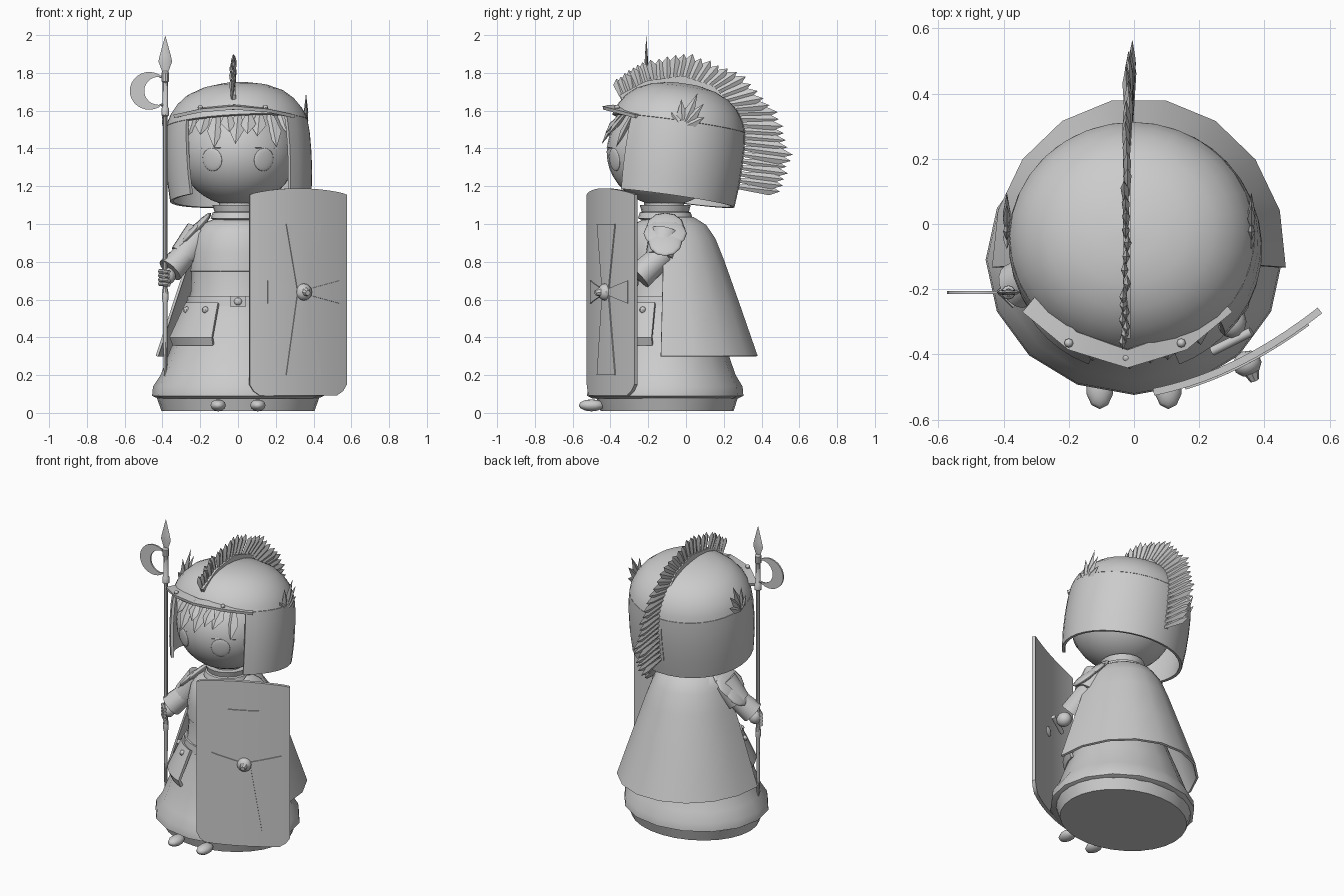
import bpy, math, random
from mathutils import Vector, Matrix

if "Cube" in bpy.data.objects:
    bpy.data.objects.remove(bpy.data.objects["Cube"])
random.seed(4)
V = Vector

def mesh(name, verts, faces, thick=0, mat=None):
    me = bpy.data.meshes.new(name)
    me.from_pydata([tuple(v) for v in verts], [], faces)
    if mat:
        me.transform(mat)
    ob = bpy.data.objects.new(name, me)
    bpy.context.collection.objects.link(ob)
    if thick:
        m = ob.modifiers.new("thickness", 'SOLIDIFY')
        m.thickness, m.offset = thick, 0
    return ob

def lathe(name, prof, n=24, cy=-0.11, sy=1.0, a0=0, a1=360, thick=0, mat=None, cx=0):
    """Revolve (radius, z) profile; azimuth measured from the front; bottom first."""
    full = a1 - a0 == 360
    cols = n if full else n + 1
    verts = []
    for r, z in prof:
        for i in range(cols):
            a = math.radians(a0 + (a1 - a0) * i / n)
            verts.append((cx + r * math.sin(a), cy - sy * r * math.cos(a), z))
    faces = [(j * cols + i, j * cols + (i + 1) % cols, (j + 1) * cols + (i + 1) % cols, (j + 1) * cols + i)
             for j in range(len(prof) - 1) for i in range(n)]
    if full and not thick:
        faces += [tuple(range(cols))[::-1], tuple(range((len(prof) - 1) * cols, len(prof) * cols))]
    return mesh(name, verts, faces, thick, mat)

def tube(name, p0, p1, r0, r1, n=16):
    p0, p1 = V(p0), V(p1)
    d = p1 - p0
    m = Matrix.Translation(p0) @ d.to_track_quat('Z', 'Y').to_matrix().to_4x4()
    return lathe(name, [(r0, 0), (r1, d.length)], n, 0, mat=m)

def ball(name, loc, scale, rot=(0, 0, 0), seg=16, rings=10):
    bpy.ops.mesh.primitive_uv_sphere_add(segments=seg, ring_count=rings, location=loc, rotation=rot)
    ob = bpy.context.object
    ob.name, ob.scale = name, scale
    return ob

def leaves(name, items):
    """Pointed blades: (root, tip, width vector, thickness vector, belly position)."""
    verts, faces = [], []
    for root, tip, w, t, k in items:
        b = len(verts)
        mid = root.lerp(tip, k)
        verts += [root + w * .4, root + t * .5, root - w * .4, root - t * .5, mid + w, mid + t, mid - w, mid - t, tip]
        faces += [(b + 3, b + 2, b + 1, b)]
        for i in range(4):
            j = (i + 1) % 4
            faces += [(b + i, b + j, b + 4 + j, b + 4 + i), (b + 4 + i, b + 4 + j, b + 8)]
    return mesh(name, verts, faces)

def along(pts, t):
    f = min(t, .9999) * (len(pts) - 1)
    i = int(f)
    return V(pts[i]).lerp(V(pts[i + 1]), f - i)

# Base plinth, skirt, tunic, belt, collar
lathe("base", [(.405, .01), (.43, .08), (.3, .09)], 28, -.1, .87)
lathe("skirt", [(.42, .075), (.455, .09), (.45, .14), (.41, .2), (.36, .33), (.29, .5), (.25, .64), (.245, .76)], 16, -.11, .91)
lathe("tunic", [(.23, .745), (.255, .75), (.25, .85), (.23, .95), (.19, 1.0), (.12, 1.03)], 24, -.11, .88)
lathe("belt", [(.25, .565), (.275, .565), (.268, .615), (.24, .615)], 24, -.11, .91)
lathe("neck", [(.1, 1.0), (.1, 1.15)], 16)
lathe("collar", [(.12, 1.02), (.145, 1.03), (.135, 1.06), (.125, 1.065), (.135, 1.1), (.1, 1.1)], 20)
mesh("belt_buckle", [(x, -.365, z) for x, z in ((-.04, .56), (.04, .56), (.04, .62), (-.04, .62))], [(0, 1, 2, 3)], .03)
ball("buckle_stud", (0, -.382, .59), (.022, .015, .02), seg=10, rings=6)

# Cape round the back
lathe("cape", [(.445, .3), (.36, .56), (.28, .8), (.235, .92), (.19, .99), (.13, 1.03)], 9, -.1, 1.08, 86, 274, .014, cx=.015)

# Mirrored parts: tassets, pauldrons, feet, eyes
for s, side in ((-1, "right"), (1, "left")):
    lathe(f"tasset_{side}", [(.345, .36), (.362, .4), (.3, .53), (.275, .58)], 7, -.11, .93,
          min(s * 22, s * 78), max(s * 22, s * 78), .018)
    for k, a in enumerate((35, 65)):
        m = math.radians(a)
        ball(f"tasset_rivet_{side}_{k}", (s * .3 * math.sin(m), -.11 - .28 * math.cos(m), .545), (.018,) * 3, seg=8, rings=6)
    for k, (dx, dz, sc) in enumerate(((.21, .985, .1), (.25, .95, .115), (.29, .905, .09))):
        ball(f"pauldron_{side}_{k}", (s * dx, -.11, dz), (.1, sc, .022), (0, s * math.radians(48), 0), 12, 6)
    ball(f"foot_{side}", (s * .105, -.5, .04), (.043, .068, .032), seg=10, rings=6)
    n = V((s * .14, -.275, -.04)).normalized()
    ball(f"eye_{side}", V((0, -.11, 1.38)) + n * .303, (.058, .062, .012), n.to_track_quat('Z', 'Y').to_euler())

# Head and fringe
ball("head", (0, -.11, 1.38), (.31, .31, .285), seg=32, rings=20)
def face_y(x, z):
    return -.11 - .31 * math.sqrt(max(.05, 1 - (x / .31) ** 2 - ((z - 1.38) / .285) ** 2))
hair, brows = [], []
for i in range(9):
    x = -.24 + .06 * i
    zt = 1.475 + (-.06 if i in (2, 4, 7) else 0) + random.uniform(-.015, .015)
    xt = x * 1.02 + random.uniform(-.025, .025)
    hair.append((V((x * .95, face_y(x * .9, 1.57) - .01, 1.58)), V((xt, face_y(xt, zt) - .03, zt)), V((.042, 0, 0)), V((0, -.02, 0)), .5))
for s in (-1, 1):
    brows.append((V((s * .09, face_y(.09, 1.405) - .003, 1.405)), V((s * .22, face_y(.22, 1.4) - .003, 1.4)), V((0, 0, .008)), V((0, -.006, 0)), .4))
leaves("fringe", hair)
leaves("eyelashes", brows)

# Helmet: dome plus open-fronted guard, tilted back a little
C = Matrix.Translation((0, -.055, 1.42))
tilt = C @ Matrix.Rotation(math.radians(-3), 4, 'Y') @ Matrix.Rotation(math.radians(-8), 4, 'X') @ C.inverted()
dome = [(.367, 1.53), (.357, 1.56), (.34, 1.595), (.308, 1.638), (.255, 1.683), (.18, 1.715), (.09, 1.734), (.002, 1.738)]
lathe("helmet_dome", dome, 32, -.055, .945, thick=.018, mat=tilt)
guard = [(.366, 1.135), (.376, 1.25), (.378, 1.36), (.375, 1.46), (.367, 1.53)]
lathe("helmet_guard", guard, 28, -.055, .945, 45, 315, .018, tilt)

# Visor with rivets
rim = [(-.34, -.27, 1.57), (-.2, -.385, 1.6), (-.02, -.44, 1.615), (.16, -.385, 1.6), (.3, -.27, 1.57)]
vis = [along(rim, i / 12) for i in range(13)]
inner = [V((-.02 + (p.x + .02) * .86, p.y + .055, p.z + .008)) for p in vis]
mesh("visor", vis + inner, [(i, i + 1, i + 14, i + 13) for i in range(12)], .018)
for x, y in ((-.2, -.365), (-.025, -.41), (.145, -.365)):
    ball("visor_rivet", (x, y, 1.617), (.014, .014, .014), seg=8, rings=6)

# Feather crest along the dome
roots = [(-.33, 1.655), (-.2, 1.725), (-.02, 1.75), (.13, 1.7), (.24, 1.58), (.28, 1.4), (.25, 1.2)]
tips = [(-.37, 1.77), (-.24, 1.86), (.02, 1.912), (.3, 1.8), (.5, 1.58), (.57, 1.36), (.51, 1.17)]
feathers, N = [], 36
for i in range(N):
    r, t = along(roots, i / (N - 1)), along(tips, i / (N - 1))
    t = r.lerp(t, random.uniform(.93, 1.0))
    d = (t - r).normalized()
    x0 = -.03 + .02 * i / N
    feathers.append((V((x0, r.x, r.y)), V((x0 + random.uniform(-.01, .01), t.x, t.y)),
                     V((0, -d.y, d.x)) * .026, V((.012, 0, 0)), .78))
leaves("crest_feathers", feathers)
rid = [along(roots, i / 24) for i in range(25)]
mid = V((-.03, 1.4))
band = [V((-.022 + dx, mid.x + (p.x - mid.x) * 1.04, mid.y + (p.y - mid.y) * 1.04)) for dx in (-.011, .011) for p in rid]
mesh("crest_holder", band, [(i, i + 1, i + 26, i + 25) for i in range(24)], .04)

# Spiked wings on both helmet sides
for x, side in ((-.39, "right"), (.36, "left")):
    sp = []
    for ang, ln in ((125, .1), (92, .15), (66, .2), (48, .17), (25, .13)):
        a = math.radians(ang)
        d = V((0, math.cos(a), math.sin(a)))
        o = V((x, -.02, 1.51))
        sp.append((o, o + d * ln, V((0, -d.z, d.y)) * .028, V((.012, 0, 0)), .45))
    leaves(f"helmet_wing_{side}", sp)

# Spear arm
sx, sy = -.385, -.21
tube("spear_upper_arm", (-.2, -.11, .95), (-.29, -.14, .83), .085, .075)
tube("spear_cuff", (-.27, -.14, .85), (-.36, -.19, .755), .062, .072)
ball("spear_hand", (-.37, -.2, .725), (.04, .042, .045), seg=12, rings=8)
for k in range(4):
    tube("finger", (-.415, -.2, .75 - k * .022), (-.365, -.25, .745 - k * .022), .012, .011, 8)
# Shield arm
tube("shield_upper_arm", (.2, -.11, .95), (.26, -.14, .82), .085, .075)
tube("shield_cuff", (.25, -.12, .84), (.28, -.25, .72), .065, .075)
ball("shield_hand", (.3, -.3, .69), (.045, .05, .045), seg=12, rings=8)
tube("shield_grip", (.24, -.39, .66), (.36, -.33, .7), .014, .014)

# Spear with crescent blade
lathe("spear_shaft", [(.004, .17), (.011, .25), (.012, .58), (.017, .6), (.017, .64), (.013, .66), (.013, 1.57), (.022, 1.575),
                      (.022, 1.61), (.015, 1.62), (.015, 1.75), (.021, 1.755), (.021, 1.8), (.012, 1.81)], 10, sy, cx=sx)
lathe("spear_head", [(.014, 1.8), (.036, 1.86), (.03, 1.89), (.001, 1.995)], 8, sy, .25, cx=sx)
arc = [math.radians(48 + 264 * i / 20) for i in range(21)]
inn = [math.radians(80 + 200 * i / 20) for i in range(21)]
cres = [(-.47 + .103 * math.cos(a), sy, 1.705 + .1 * math.sin(a)) for a in arc]
cres += [(-.42 + .076 * math.cos(a), sy, 1.705 + .074 * math.sin(a)) for a in inn]
mesh("crescent_blade", cres, [(i, i + 1, i + 22, i + 21) for i in range(20)], .01)
for z in (1.63, 1.78):
    tube("blade_bracket", (sx, sy, z), (-.415, sy, z), .009, .006, 6)

# Curved shield, emblem and boss
def sh(t, z, off=0):
    return V((.06 + .51 * t + off * .44, -.515 + .25 * t - .15 * t * (1 - t) - off * .9, z))
ts = [0, .04, .1, .2, .3, .4, .5, .6, .7, .8, .9, .96, 1]
low = [sh(t, .15 if t in (0, 1) else .115 if t in (.04, .96) else .093) for t in ts]
top = [sh(t, 1.155 + .034 * math.sin(math.pi * t) ** .7) for t in ts]
mesh("shield", low + top, [(i, i + 1, i + 14, i + 13) for i in range(12)], .022)
def wedge(name, a, b):
    """Tapering strip laid on the shield; a and b list (t, z) of both ends."""
    k = len(a)
    mesh(name, [sh(t, z, .013) for t, z in a + b], [(i, i + 1, k + i + 1, k + i) for i in range(k - 1)], .008)
for z in (1.0, .2):
    wedge("shield_emblem", [(.37 + .072 * i, z) for i in range(6)], [(.49 + .024 * i, .64) for i in range(6)])
for t in (.18, .92):
    wedge("shield_ray", [(t + (.55 - t) * i / 6, .64 + .06 * (1 - i / 7)) for i in range(7)],
          [(t + (.55 - t) * i / 6, .64 - .06 * (1 - i / 7)) for i in range(7)])
ball("shield_boss", sh(.55, .64, .015), (.045, .04, .045), (0, 0, .4), 10, 8)
b = sh(.55, .64, .045)
tube("boss_point", b, b + V((.01, -.025, -.005)), .024, .014, 8)

# Bake thickness and smooth by angle
bpy.ops.object.select_all(action='SELECT')
bpy.context.view_layer.objects.active = bpy.data.objects["head"]
bpy.ops.object.convert(target='MESH')
bpy.ops.object.shade_smooth_by_angle(angle=math.radians(35))
